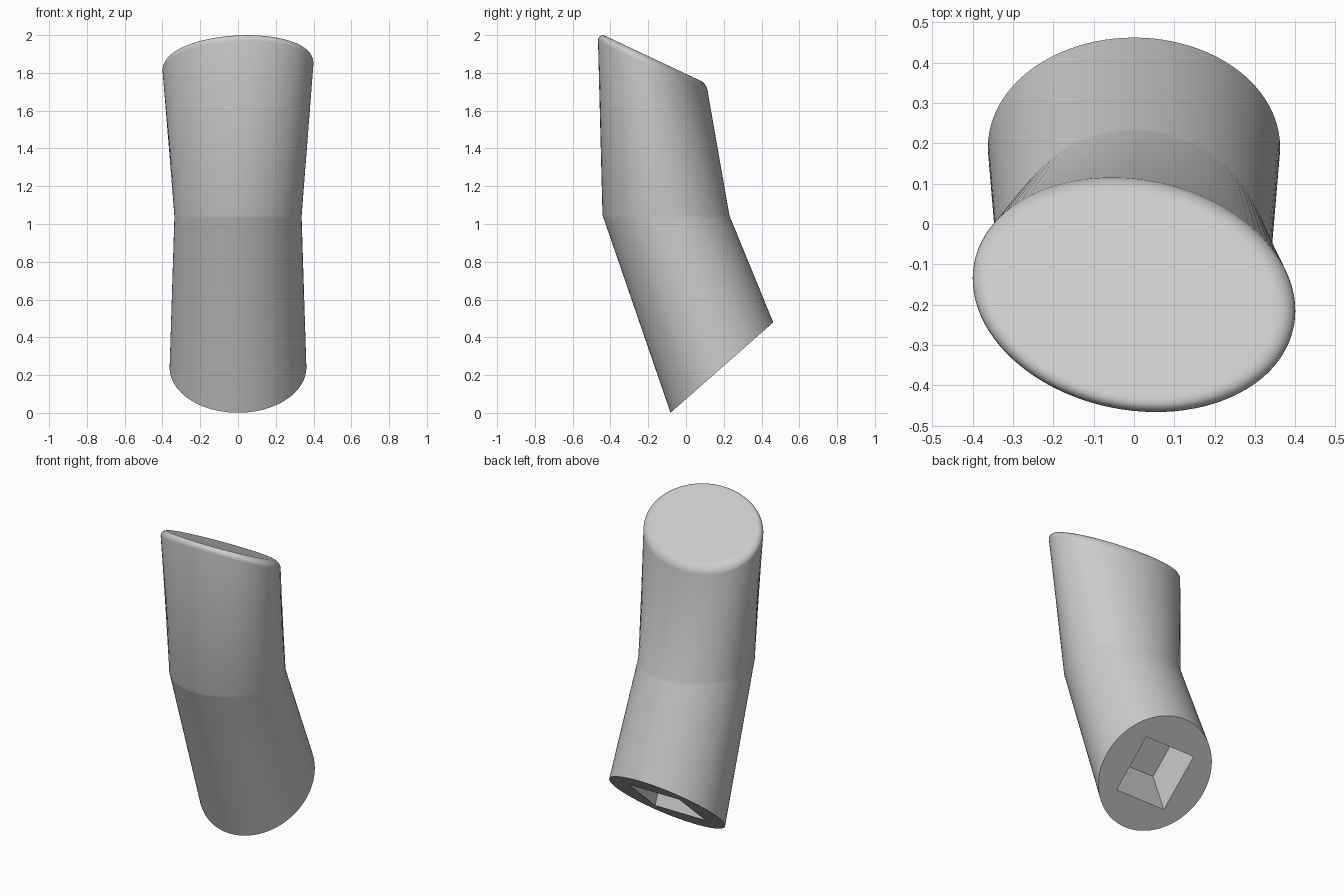
import bpy, bmesh
from math import cos, sin, pi, radians
from mathutils import Vector

cube = bpy.data.objects.get("Cube")
if cube:
    bpy.data.objects.remove(cube, do_unlink=True)

SIDES = 96
bm = bmesh.new()


def ring(centre, u, v):
    """Closed elliptical loop spanned by the half-axes u and v."""
    c, u, v = Vector(centre), Vector(u), Vector(v)
    angles = [2 * pi * i / SIDES for i in range(SIDES)]
    return [bm.verts.new(c + u * cos(a) + v * sin(a)) for a in angles]


def skin(lower, upper):
    n = len(lower)
    return [bm.faces.new((lower[i], lower[(i + 1) % n],
                          upper[(i + 1) % n], upper[i])) for i in range(n)]


# Slanted round foot end
foot = Vector((0, 0.19, 0.24))
slope = Vector((0, 0.751, 0.661))
rings = [ring(foot, (0.362, 0, 0), slope * 0.362)]

# Bend in the middle, tightened by two close loops
for y, z in ((-0.1, 1.03), (-0.106, 1.045)):
    rings.append(ring((0, y, z), (0.337, 0, 0), (0, 0.336, 0)))

# Slanted oval top with a rounded rim
TILT, RADIUS, STEPS = -0.47, 0.045, 8


def top_ring(scale, drop):
    u = Vector((0.399, -0.023, 0.023 * -TILT)) * scale
    v = Vector((-0.023, 0.29, 0.29 * TILT)) * scale
    return ring((0, -0.175, 1.877 - drop), u, v)


for k in range(STEPS + 1):
    t = k / STEPS * pi / 2
    rings.append(top_ring(1 - RADIUS / 0.35 * (1 - cos(t)),
                          RADIUS * (1 - sin(t))))
rings.append(top_ring(0.84, 0))

for lower, upper in zip(rings, rings[1:]):
    skin(lower, upper)
bm.faces.new(rings[-1])

# Square socket sunk into the foot along the lower axis
HALF = 0.178
mouth = [bm.verts.new(foot + Vector((x * HALF, 0, 0)) + slope * (s * HALF))
         for x, s in ((-1, -1), (1, -1), (1, 1), (-1, 1))]
floor = [bm.verts.new(p.co + Vector((0, -0.097, 0.264))) for p in mouth]
skin(mouth, floor)
bm.faces.new(floor)

# Foot face around the socket
rim_edges = [bm.edges.get((loop[i], loop[i - 1]))
             for loop in (rings[0], mouth) for i in range(len(loop))]
bmesh.ops.triangle_fill(bm, edges=rim_edges, use_beauty=True,
                        normal=(0, 0.661, -0.751))
bmesh.ops.recalc_face_normals(bm, faces=bm.faces)

mesh = bpy.data.meshes.new("bent_post")
bm.to_mesh(mesh)
bm.free()
post = bpy.data.objects.new("bent_post", mesh)
bpy.context.collection.objects.link(post)

# Plain grey
grey = bpy.data.materials.new("plain_grey")
grey.use_nodes = True
colour = (0.6, 0.6, 0.6, 1)
grey.diffuse_color = colour
grey.node_tree.nodes["Principled BSDF"].inputs["Base Color"].default_value = colour
mesh.materials.append(grey)

bpy.ops.object.select_all(action='DESELECT')
post.select_set(True)
bpy.context.view_layer.objects.active = post
bpy.ops.object.shade_smooth_by_angle(angle=radians(35))
